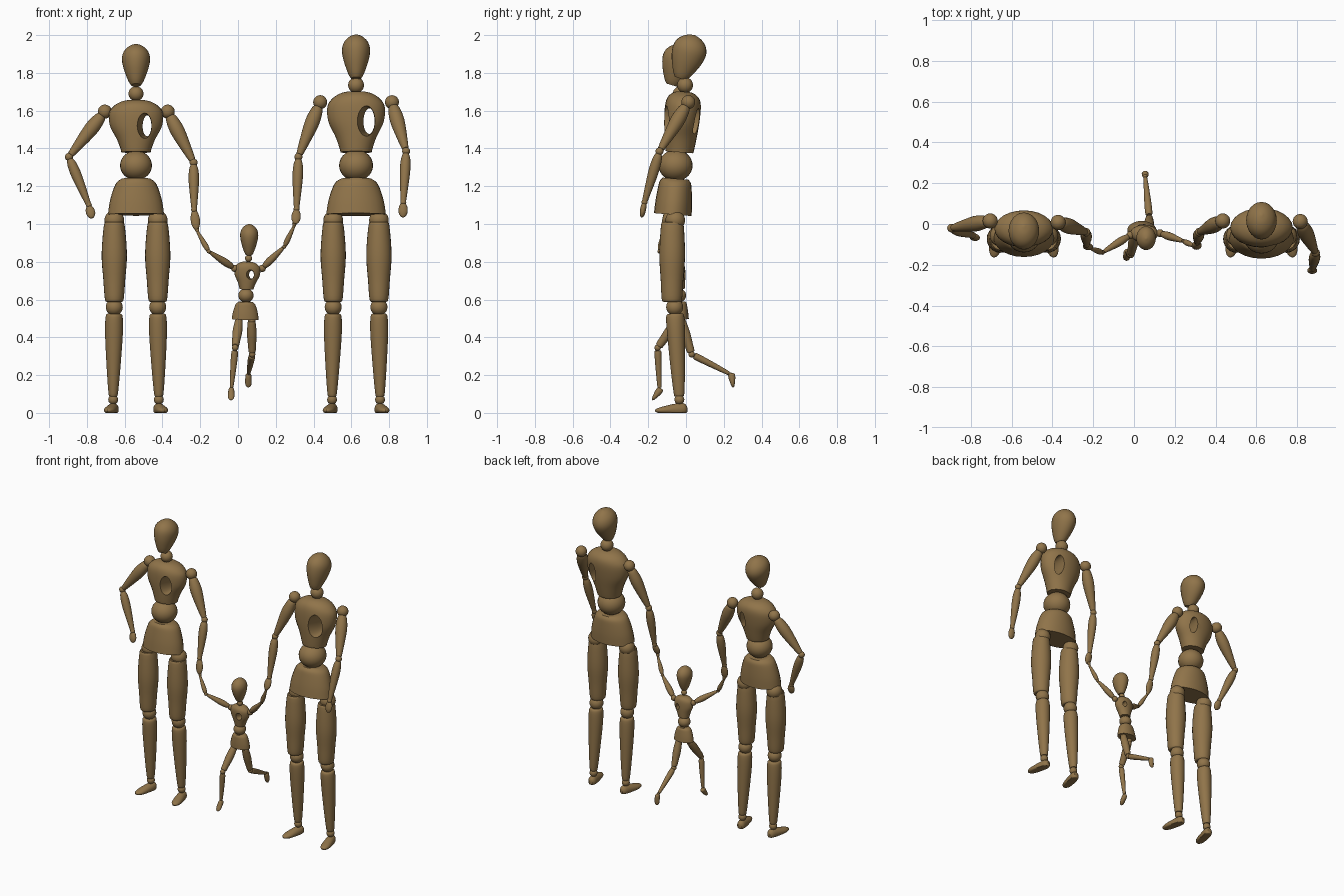
import bpy, bmesh, math
from mathutils import Vector as V

old = bpy.data.objects.get("Cube")
if old:
    bpy.data.objects.remove(old)

wood = bpy.data.materials.new("brown wood")
wood.use_nodes = True
colour = (0.28, 0.175, 0.068, 1)
wood.diffuse_color = colour
wood.node_tree.nodes["Principled BSDF"].inputs["Base Color"].default_value = colour
parts = []


def finish(name, bm):
    bmesh.ops.recalc_face_normals(bm, faces=bm.faces)
    mesh = bpy.data.meshes.new(name)
    bm.to_mesh(mesh)
    bm.free()
    mesh.materials.append(wood)
    ob = bpy.data.objects.new(name, mesh)
    bpy.context.collection.objects.link(ob)
    parts.append(ob)
    return ob


def ball(name, centre, r, squash=1):
    bm = bmesh.new()
    bmesh.ops.create_uvsphere(bm, u_segments=24, v_segments=14, radius=r)
    for v in bm.verts:
        v.co.z *= squash
        v.co += V(centre)
    return finish(name, bm)


def smooth_rows(rows, steps=4):
    # Catmull-Rom refinement of (t, rx, ry) rows
    out = []
    for i in range(len(rows) - 1):
        p = [V(rows[min(max(j, 0), len(rows) - 1)]) for j in range(i - 1, i + 3)]
        for k in range(steps):
            u = k / steps
            q = 0.5 * (2 * p[1] + (p[2] - p[0]) * u
                       + (2 * p[0] - 5 * p[1] + 4 * p[2] - p[3]) * u ** 2
                       + (3 * p[1] - p[0] - 3 * p[2] + p[3]) * u ** 3)
            out.append(q)
    return out + [V(rows[-1])]


def loft(name, a, b, rows, s=1, floor=None, sides=24):
    # elliptical rings along the axis from a to b
    a, b = V(a), V(b)
    d = (b - a).normalized()
    ex = (V((1, 0, 0)) - d * d.x).normalized()
    ey = d.cross(ex)
    bm = bmesh.new()
    rings = []
    for t, rx, ry in smooth_rows(rows):
        ring = []
        for i in range(sides):
            w = 2 * math.pi * i / sides
            co = a.lerp(b, t) + s * (ex * max(rx, 0.001) * math.cos(w) + ey * max(ry, 0.001) * math.sin(w))
            if floor is not None:
                co.z = max(co.z, floor)
            ring.append(bm.verts.new(co))
        rings.append(ring)
    for r, q in zip(rings, rings[1:]):
        for i in range(sides):
            j = (i + 1) % sides
            bm.faces.new((r[i], r[j], q[j], q[i]))
    bm.faces.new(rings[0])
    bm.faces.new(rings[-1])
    return finish(name, bm)


HEAD = [(0, .026, .03), (.12, .042, .05), (.4, .065, .08), (.65, .075, .091), (.83, .063, .076),
        (.95, .034, .042), (1, .004, .004)]
CHEST = [(0, .083, .073), (.06, .087, .077), (.25, .108, .085), (.5, .146, .093), (.75, .152, .095),
         (.89, .125, .085), (.97, .085, .06), (1, .05, .035)]
HIPS = [(0, .158, .1), (.35, .148, .097), (.7, .128, .09), (.9, .108, .083), (1, .08, .068)]
THIGH = [(0, .042, .05), (.03, .055, .06), (.4, .067, .068), (.72, .058, .06), (.96, .05, .054), (1, .04, .044)]
SHIN = [(0, .034, .038), (.04, .045, .048), (.25, .047, .047), (.7, .035, .037), (.97, .025, .028), (1, .02, .022)]
UPPER = [(0, .02, .02), (.08, .031, .031), (.35, .038, .038), (.8, .025, .025), (1, .017, .017)]
FORE = [(0, .016, .016), (.12, .025, .025), (.4, .027, .027), (1, .014, .014)]
HAND = [(0, .01, .01), (.3, .022, .015), (.65, .024, .015), (.9, .015, .01), (1, .004, .004)]
FOOT = [(0, .012, .016), (.1, .026, .032), (.35, .03, .032), (.75, .03, .02), (.94, .018, .011), (1, .005, .004)]


def torso(n, hips, belly, chest, neck, head, s, hole):
    loft(n + " hips", *hips, HIPS, s)
    ball(n + " belly", belly, .09 * s, .92)
    body = loft(n + " chest", *chest, CHEST, s)
    ball(n + " neck", neck, .042 * s, 1)
    loft(n + " head", *head, HEAD, 1 if s > .6 else .64)
    # tunnel through the left side of the chest, wider at the front
    x, y, z, rx, rz = hole
    cutter = loft("chest tunnel", (x - .02 * s, y - .16 * s, z), (x + .008 * s, y + .16 * s, z),
                  [(0, rx * 2.1, rz * 1.35), (.35, rx * 1.3, rz * 1.12), (.7, rx * 1.1, rz), (1, rx * 1.1, rz)])
    parts.remove(cutter)
    mod = body.modifiers.new("tunnel", 'BOOLEAN')
    mod.operation = 'DIFFERENCE'
    mod.solver = 'EXACT'
    mod.object = cutter
    bpy.context.view_layer.objects.active = body
    bpy.ops.object.modifier_apply(modifier=mod.name)
    bpy.data.objects.remove(cutter)


def arm(n, shoulder, elbow, wrist, tip, s=1):
    sh, el, wr = V(shoulder), V(elbow), V(wrist)
    ball(n + " shoulder", sh, .037 * s)
    loft(n + " upper arm", sh.lerp(el, .08), sh.lerp(el, .95), UPPER, s)
    ball(n + " elbow", el, .021 * s)
    loft(n + " forearm", el.lerp(wr, .05), wr, FORE, s)
    ball(n + " wrist", wr, .016 * s)
    loft(n + " hand", wr, tip, HAND, s)


def leg(n, hip, knee, ankle, s=1):
    h, k, a = V(hip), V(knee), V(ankle)
    back = V((0, -.015, 0)) if s == 1 else V((0, 0, 0))
    ball(n + " hip joint", h, .052 * s)
    loft(n + " thigh", h.lerp(k, .03) + back, h.lerp(k, .94) + back, THIGH, s)
    ball(n + " knee", k, .045 * s)
    loft(n + " shin", k.lerp(a, .07), k.lerp(a, .96), SHIN, s)
    ball(n + " ankle", a, .026 * s)


def adult_legs(n, x, spread):
    for side, word in ((-1, " right"), (1, " left")):
        kx = x + side * spread
        leg(n + word, (kx, -.057, 1.02), (kx, -.06, .56), (kx + side * .006, -.035, .07))
        loft(n + word + " foot", (kx - side * .002, .005, .02), (kx + side * .035, -.163, .012), FOOT, floor=0)


# Shorter adult
x = -.54
torso("short adult", ((x, -.068, 1.05), (x, -.055, 1.24)), (x, -.055, 1.31),
      ((x, -.035, 1.38), (x, -.018, 1.655)), (x, -.03, 1.69),
      ((x, -.075, 1.735), (x, -.01, 1.95)), .94, (x + .06, -.02, 1.52, .024, .056))
adult_legs("short adult", x, .115)
arm("short adult right", (-.705, .015, 1.595), (-.895, -.02, 1.355), (-.79, -.055, 1.1), (-.773, -.075, 1.03))
arm("short adult left", (-.372, .008, 1.595), (-.235, -.04, 1.325), (-.232, -.1, 1.075), (-.22, -.12, .97))

# Taller adult
x = .625
torso("tall adult", ((x, -.07, 1.05), (x, -.055, 1.24)), (x, -.055, 1.31),
      ((x, -.035, 1.38), (x, -.01, 1.7)), (x, -.005, 1.735),
      ((x, -.03, 1.77), (x, .045, 2.0)), 1, (x + .07, -.02, 1.545, .03, .068))
adult_legs("tall adult", x, .121)
arm("tall adult right", (.435, .015, 1.645), (.32, -.04, 1.355), (.31, -.09, 1.08), (.305, -.12, 1.0))
arm("tall adult left", (.815, .012, 1.645), (.89, -.14, 1.385), (.875, -.22, 1.115), (.873, -.235, 1.035))

# Running child
torso("child", ((.038, -.03, .495), (.04, -.035, .588)), (.042, -.04, .622),
      ((.045, -.04, .655), (.052, -.05, .8)), (.056, -.058, .818),
      ((.058, -.065, .835), (.06, -.072, 1.0)), .45, (.072, -.045, .732, .013, .021))
arm("child right", (-.018, -.055, .765), (-.155, -.14, .855), (-.212, -.12, .955), (-.228, -.11, 1.0), .52)
arm("child left", (.128, -.045, .765), (.245, -.085, .88), (.295, -.108, .985), (.306, -.112, 1.03), .52)
leg("child right", (.005, -.045, .49), (-.015, -.15, .345), (-.035, -.14, .125), .38)
leg("child left", (.072, -.025, .49), (.075, .03, .31), (.055, .235, .205), .38)
loft("child right foot", (-.035, -.132, .13), (-.037, -.178, .068), FOOT, .55)
loft("child left foot", (.055, .24, .21), (.055, .25, .135), FOOT, .55)

# Smooth shading with crisp rims
bpy.ops.object.select_all(action='DESELECT')
for ob in parts:
    ob.select_set(True)
bpy.context.view_layer.objects.active = parts[0]
bpy.ops.object.shade_smooth_by_angle(angle=math.radians(40))
